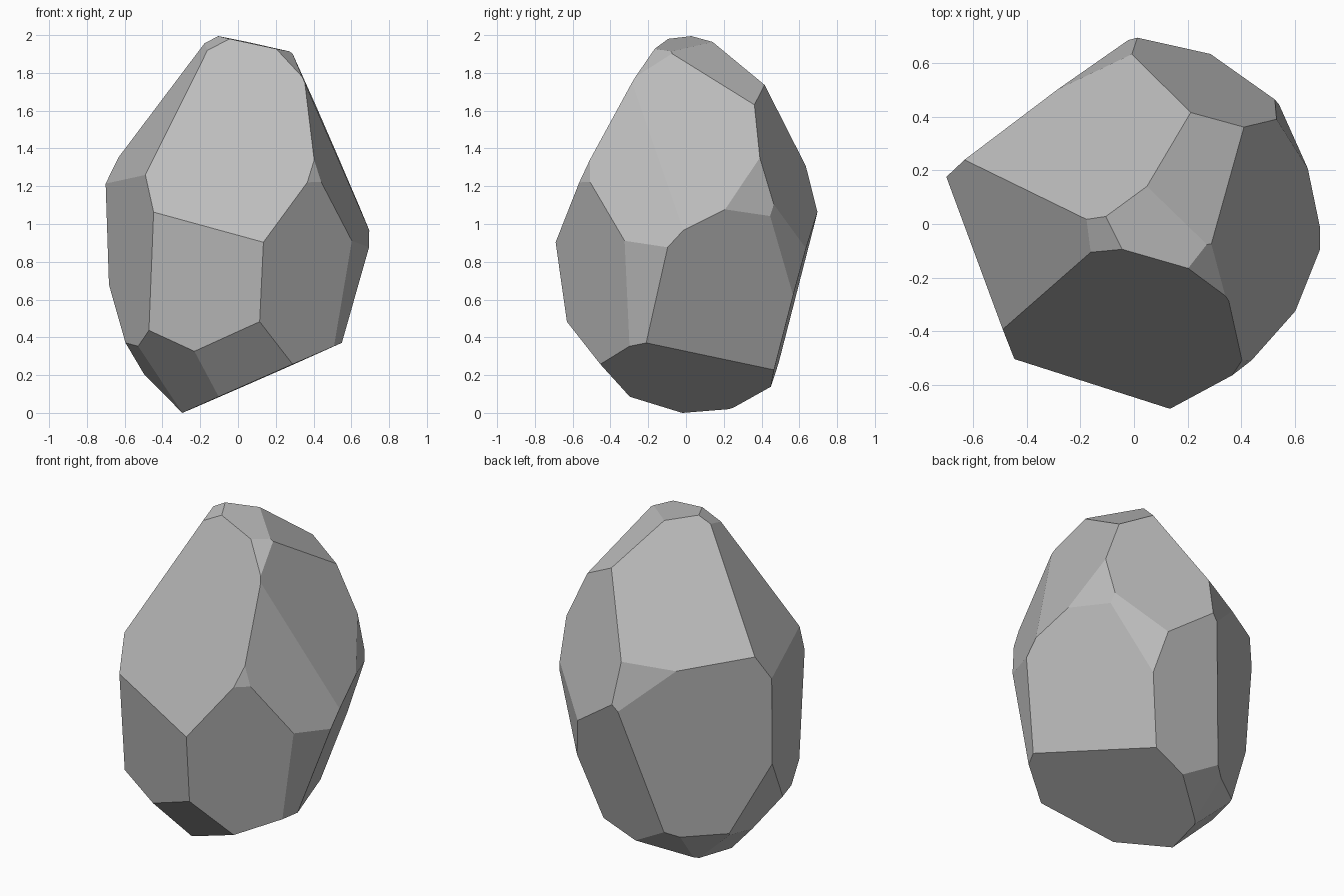
import bpy
import bmesh
from mathutils import Vector

cube = bpy.data.objects.get("Cube")
if cube:
    bpy.data.objects.remove(cube, do_unlink=True)

# One flat stone colour
stone_grey = bpy.data.materials.new("stone grey")
stone_grey.use_nodes = True
grey = (0.5, 0.5, 0.5, 1)
stone_grey.diffuse_color = grey
stone_grey.node_tree.nodes["Principled BSDF"].inputs["Base Color"].default_value = grey

# Chisel cuts: offset along the main axis, then the slope along the other two axes
crown_cuts = [
    (2.18, .336, 1.908),     # front shoulder
    (1.977, -.21, .014),     # cap
    (2.062, -.65, -.44),     # cap bevel
    (2.11, .716, -1.25),     # back shoulder
    (2.231, 1.57, .5),       # side shoulder
    (2.04, .48, .36),        # cap chip
    (2.575, -2.307, .022),   # steep shoulder
    (2.157, -.753, .438),    # corner chip
]
plus_x_cuts = [
    (1.005, .353, -.314),
    (.869, -.466, -.114),
    (.326, -.394, .374),
    (.569, .429, .189),
]
minus_x_cuts = [
    (-.621, -.371, -.012),
    (-.423, .185, -.42),
]
front_cuts = [
    (-1.134, .766, .235),
    (-.633, .783, -.179),
    (-.529, -.354, -.125),
]
back_cuts = [
    (1.01, -.427, -.289),
    (.774, -.809, .105),
    (.412, -.035, .266),
    (.619, .775, .082),
    (.915, .501, -.211),
]
base_cuts = [
    (-.279, -.049, -1.225),
    (.134, .438, -.004),     # slanted underside
    (-.216, -.695, -.791),
    (-.345, -1.165, -.334),
    (-.256, -.9, .255),
    (-.313, -.371, 1.037),
    (-.39, -.806, .95),
]


def chisel(bm, axis, sign, cuts):
    """Slice away everything beyond each sloped plane and cap the opening."""
    first, second = [i for i in range(3) if i != axis]
    for offset, slope_a, slope_b in cuts:
        point, normal = Vector(), Vector()
        point[axis] = offset
        normal[axis], normal[first], normal[second] = sign, -sign * slope_a, -sign * slope_b
        bmesh.ops.bisect_plane(
            bm, geom=bm.verts[:] + bm.edges[:] + bm.faces[:], dist=1e-5,
            plane_co=point, plane_no=normal.normalized(), clear_outer=True)
        rim = [e for e in bm.edges if e.is_boundary]
        if rim:
            bmesh.ops.holes_fill(bm, edges=rim, sides=0)


# Rough block, chiselled on every side
bm = bmesh.new()
bmesh.ops.create_cube(bm, size=4)
bmesh.ops.translate(bm, verts=bm.verts[:], vec=(0, 0, 1))
chisel(bm, 2, 1, crown_cuts)
chisel(bm, 0, 1, plus_x_cuts)
chisel(bm, 0, -1, minus_x_cuts)
chisel(bm, 1, -1, front_cuts)
chisel(bm, 1, 1, back_cuts)
chisel(bm, 2, -1, base_cuts)
bmesh.ops.recalc_face_normals(bm, faces=bm.faces[:])

# Rest the boulder on the ground
lowest = min(v.co.z for v in bm.verts)
bmesh.ops.translate(bm, verts=bm.verts[:], vec=(0, 0, -lowest))

mesh = bpy.data.meshes.new("boulder")
bm.to_mesh(mesh)
bm.free()
mesh.materials.append(stone_grey)
boulder = bpy.data.objects.new("boulder", mesh)
bpy.context.collection.objects.link(boulder)
